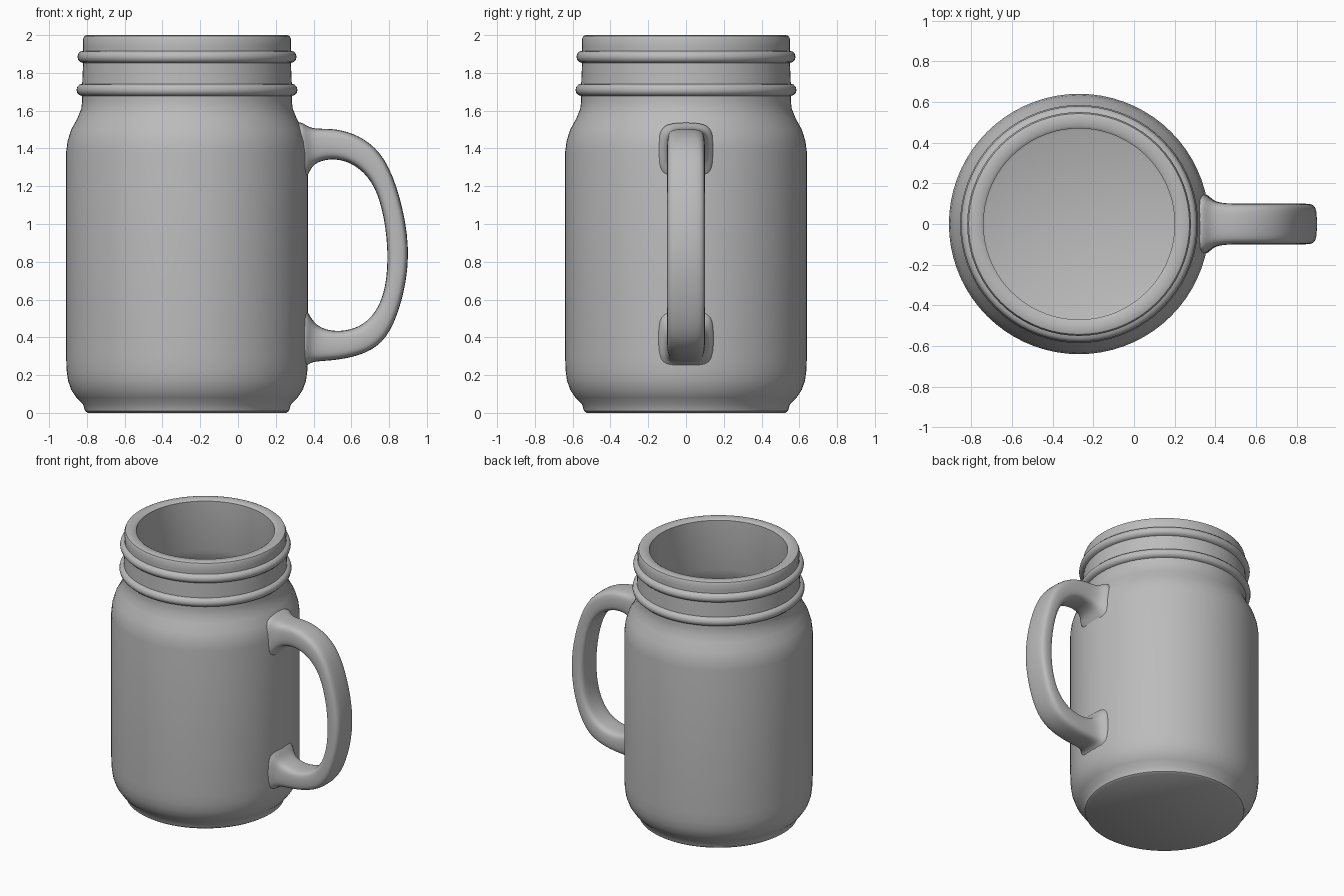
import bpy, bmesh, math
from mathutils import Vector

if "Cube" in bpy.data.objects:
    bpy.data.objects.remove(bpy.data.objects["Cube"])

AXIS_X = -0.27
SEGMENTS = 72

grey = bpy.data.materials.new("plain_grey")
grey.use_nodes = True
tone = (0.5, 0.5, 0.5, 1)
grey.diffuse_color = tone
grey.node_tree.nodes["Principled BSDF"].inputs["Base Color"].default_value = tone


def skin(name, rings, close_rings=False):
    """Join successive point rings with quads and cap both ends."""
    bm = bmesh.new()
    loops = [[bm.verts.new(p) for p in ring] for ring in rings]
    n = len(loops[0])
    for a, b in zip(loops, loops[1:]):
        for i in range(n):
            j = (i + 1) % n
            bm.faces.new((a[i], a[j], b[j], b[i]))
    bm.faces.new(loops[0])
    bm.faces.new(loops[-1])
    bmesh.ops.recalc_face_normals(bm, faces=bm.faces)
    mesh = bpy.data.meshes.new(name)
    bm.to_mesh(mesh)
    bm.free()
    mesh.materials.append(grey)
    obj = bpy.data.objects.new(name, mesh)
    bpy.context.collection.objects.link(obj)
    return obj


def smooth(obj, degrees):
    bpy.ops.object.select_all(action='DESELECT')
    obj.select_set(True)
    bpy.context.view_layer.objects.active = obj
    bpy.ops.object.shade_smooth_by_angle(angle=math.radians(degrees))


def bead(z, r):
    """Rounded thread ring standing out from the neck."""
    return [(r + 0.03 * math.sin(t * math.pi / 6), z - 0.032 * math.cos(t * math.pi / 6))
            for t in range(7)]


# Jar: outside from foot to lip, then inside down to the floor (radius, height)
outside = [(0.525, 0), (0.54, 0.01), (0.55, 0.045), (0.585, 0.08), (0.612, 0.12),
           (0.63, 0.17), (0.638, 0.23), (0.64, 0.3), (0.64, 1.38), (0.632, 1.44),
           (0.613, 1.5), (0.58, 1.56), (0.56, 1.61), (0.555, 1.65)]
lip = [(0.55, 1.94), (0.55, 1.98), (0.543, 1.995), (0.53, 2.0), (0.485, 2.0), (0.47, 1.99)]
inside = [(0.47, 1.62), (0.49, 1.55), (0.53, 1.47), (0.555, 1.38), (0.555, 0.3),
          (0.54, 0.2), (0.5, 0.12), (0.46, 0.1)]
profile = outside + bead(1.71, 0.555) + bead(1.885, 0.55) + lip + inside
angles = [2 * math.pi * i / SEGMENTS for i in range(SEGMENTS)]
jar = skin("jar", [[(AXIS_X + r * math.cos(a), r * math.sin(a), z) for a in angles]
                   for r, z in profile])
smooth(jar, 40)

# Handle: outer edge, inner edge and half width of each section
sections = [
    ((0.30, 1.55), (0.32, 1.20), 0.16),
    ((0.345, 1.535), (0.37, 1.25), 0.145),
    ((0.385, 1.505), (0.39, 1.31), 0.11),
    ((0.46, 1.505), (0.45, 1.34), 0.1),
    ((0.55, 1.5), (0.53, 1.345), 0.1),
    ((0.67, 1.455), (0.62, 1.315), 0.1),
    ((0.78, 1.355), (0.71, 1.23), 0.1),
    ((0.86, 1.15), (0.765, 1.09), 0.1),
    ((0.912, 0.88), (0.797, 0.87), 0.1),
    ((0.885, 0.64), (0.785, 0.66), 0.1),
    ((0.81, 0.42), (0.73, 0.525), 0.1),
    ((0.71, 0.325), (0.64, 0.45), 0.1),
    ((0.57, 0.285), (0.54, 0.43), 0.1),
    ((0.46, 0.275), (0.46, 0.44), 0.1),
    ((0.385, 0.27), (0.4, 0.475), 0.11),
    ((0.36, 0.245), (0.37, 0.54), 0.145),
    ((0.32, 0.2), (0.32, 0.58), 0.16),
]


def section(outer, inner, half):
    """Rounded rectangle spanning the outer and inner edges."""
    o, i = Vector((outer[0], 0, outer[1])), Vector((inner[0], 0, inner[1]))
    mid, arm = (o + i) / 2, (o - i) / 2
    ring = []
    for k in range(16):
        a = 2 * math.pi * k / 16
        c, s = math.cos(a), math.sin(a)
        u = math.copysign(abs(c) ** 0.55, c)
        v = math.copysign(abs(s) ** 0.55, s)
        ring.append(mid + arm * u * 1.01 + Vector((0, half * v * 1.01, 0)))
    return ring


handle = skin("handle", [section(*s) for s in sections])
handle.modifiers.new("soften", 'SUBSURF').levels = 2
handle.modifiers["soften"].render_levels = 2
smooth(handle, 60)
